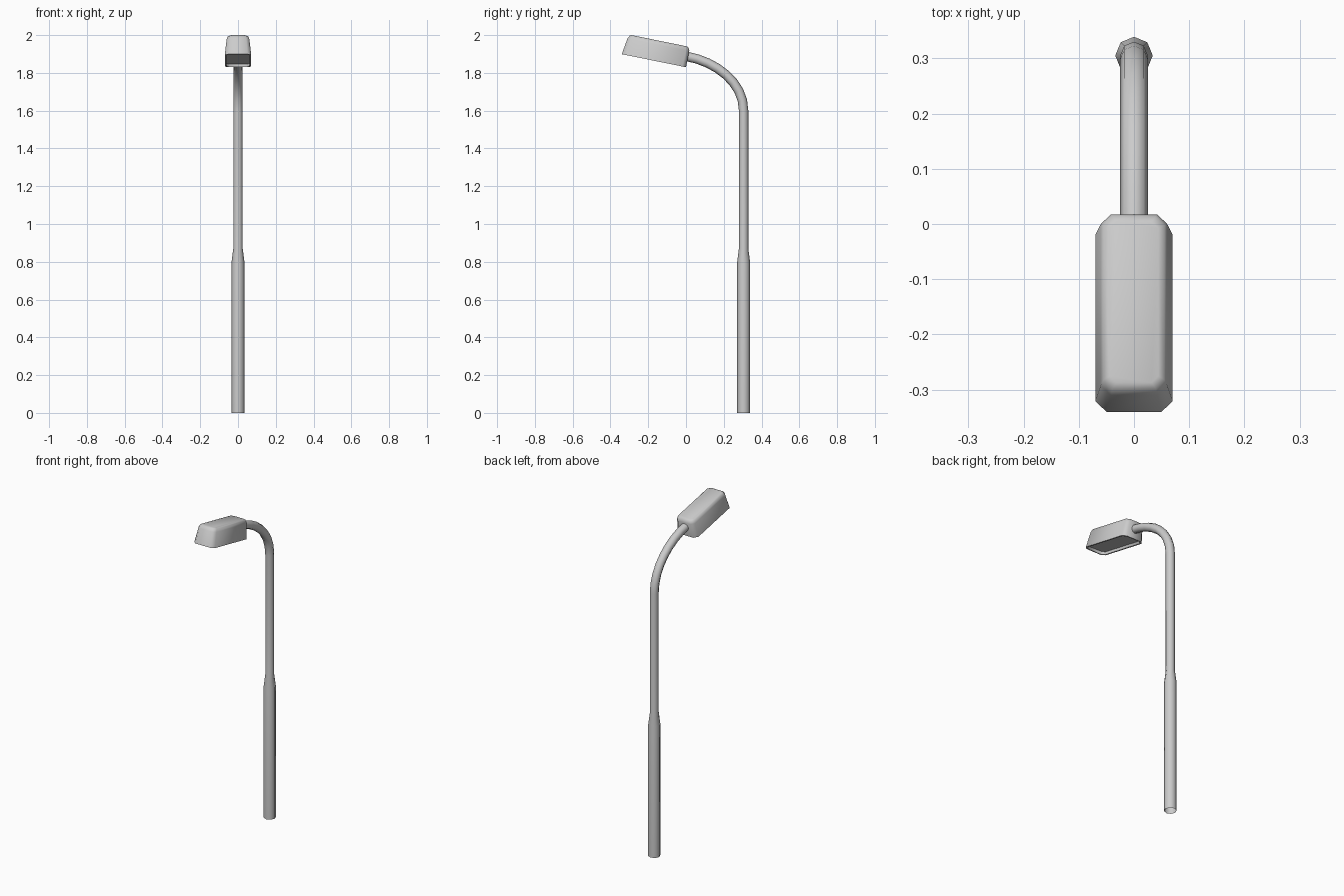
import bpy, bmesh, math
from mathutils import Vector

if "Cube" in bpy.data.objects:
    bpy.data.objects.remove(bpy.data.objects["Cube"])


def loft(name, rings, cap_start=False, cap_end=False, angle=50):
    """Bridge equal-length rings of points into one smooth-shaded object."""
    bm = bmesh.new()
    loops = [[bm.verts.new(p) for p in ring] for ring in rings]
    n = len(loops[0])
    for a, b in zip(loops, loops[1:]):
        for i in range(n):
            j = (i + 1) % n
            bm.faces.new((a[i], a[j], b[j], b[i]))
    if cap_start:
        bm.faces.new(loops[0][::-1])
    if cap_end:
        bm.faces.new(loops[-1])
    mesh = bpy.data.meshes.new(name)
    bm.to_mesh(mesh)
    bm.free()
    obj = bpy.data.objects.new(name, mesh)
    bpy.context.collection.objects.link(obj)
    bpy.ops.object.select_all(action='DESELECT')
    obj.select_set(True)
    bpy.context.view_layer.objects.active = obj
    bpy.ops.object.shade_smooth_by_angle(angle=math.radians(angle))
    return obj


# Pole: wide base, short taper, slim shaft, then a bent arm (path in y, z)
SIDES = 8
POLE_Y = 0.305
path = [((POLE_Y, z), r, (0, 1)) for z, r in
        ((0, 0.034), (0.8, 0.034), (0.87, 0.025), (1.6, 0.025))]
p = [Vector(q) for q in ((POLE_Y, 1.6), (POLE_Y, 1.75), (0.16, 1.86), (0.0, 1.888))]
STEPS = 8
for k in range(1, STEPS + 1):
    t = k / STEPS
    s = 1 - t
    pos = s**3 * p[0] + 3 * s * s * t * p[1] + 3 * s * t * t * p[2] + t**3 * p[3]
    tan = s * s * (p[1] - p[0]) + 2 * s * t * (p[2] - p[1]) + t * t * (p[3] - p[2])
    path.append((pos, 0.025, tan.normalized()))

rings = []
for (y, z), r, (ty, tz) in path:
    ring = []
    for i in range(SIDES):
        a = math.tau * i / SIDES
        c, s = r * math.cos(a), r * math.sin(a)
        ring.append((c, y + s * tz, z - s * ty))
    rings.append(ring)
loft("pole", rings)

# Lamp head: chamfered rectangles stacked along a tilted up axis
TILT = math.radians(11.5)
ALONG = Vector((0, -math.cos(TILT), math.sin(TILT)))
UP = Vector((0, math.sin(TILT), math.cos(TILT)))
ORIGIN = Vector((0, 0.0, 1.83))


def lamp_ring(w, half, rear, front, ch):
    pts = [(half, rear + ch), (half, front - ch), (half - ch, front), (ch - half, front),
           (-half, front - ch), (-half, rear + ch), (ch - half, rear), (half - ch, rear)]
    return [ORIGIN + Vector((x, 0, 0)) + ALONG * u + UP * w for x, u in pts][::-1]


# Starts inside the recessed underside, goes round the rim and up over the top
loft("lamp_head", [
    lamp_ring(0.015, 0.060, 0.010, 0.336, 0.016),
    lamp_ring(0.000, 0.062, 0.008, 0.339, 0.017),
    lamp_ring(0.000, 0.070, 0.000, 0.347, 0.020),
    lamp_ring(0.088, 0.060, 0.000, 0.334, 0.018),
    lamp_ring(0.104, 0.055, 0.007, 0.325, 0.016),
    lamp_ring(0.109, 0.044, 0.018, 0.315, 0.012),
], cap_start=True, cap_end=True)
